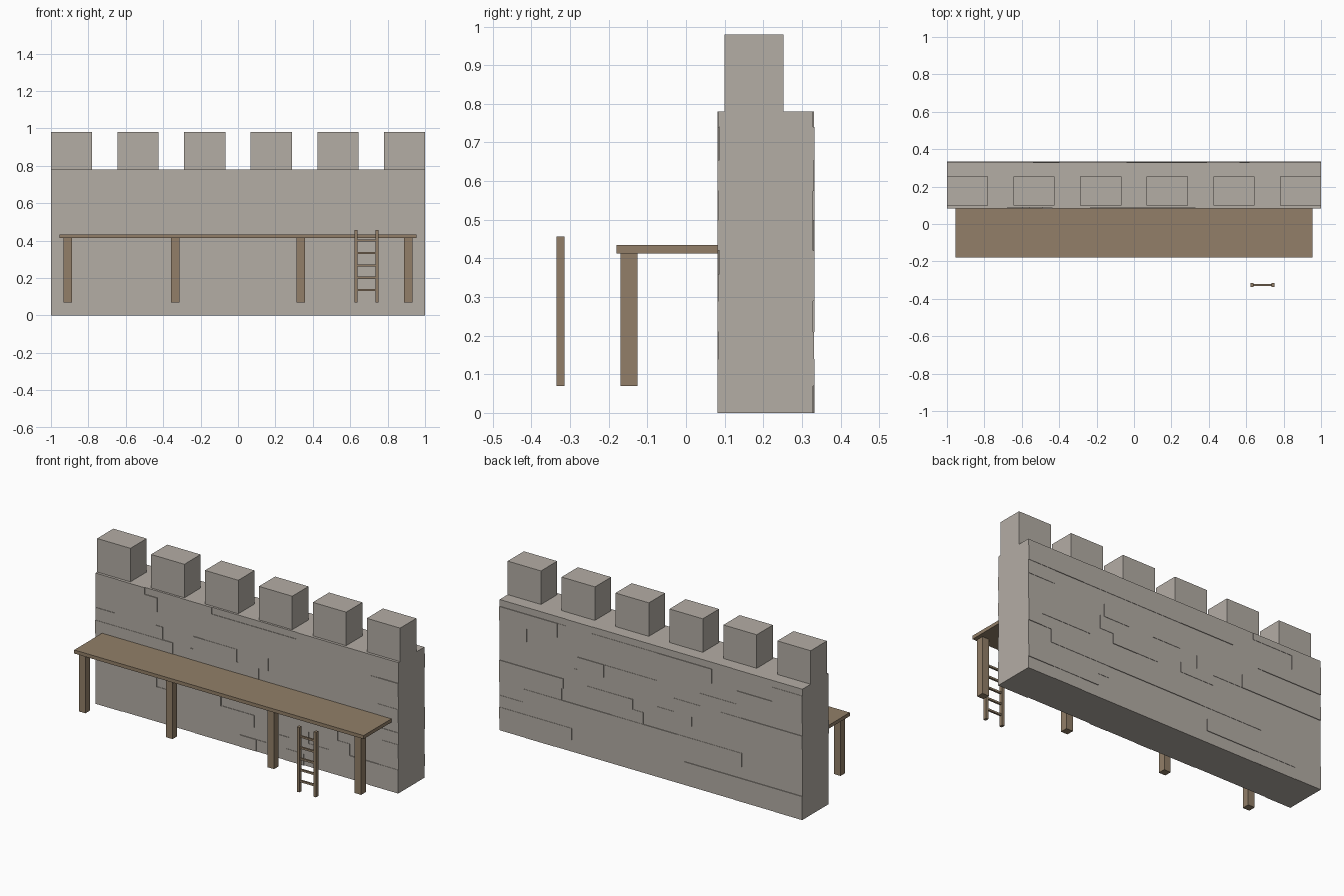
import bpy, bmesh, random
from mathutils import Matrix, Vector

random.seed(7)
cube = bpy.data.objects.get("Cube")
if cube:
    bpy.data.objects.remove(cube)


def material(name, rgb):
    m = bpy.data.materials.new(name)
    m.use_nodes = True
    color = (*rgb, 1)
    m.diffuse_color = color
    m.node_tree.nodes["Principled BSDF"].inputs["Base Color"].default_value = color
    return m


stone = material("grey stone", (0.456, 0.418, 0.376))
wood = material("brown wood", (0.287, 0.212, 0.138))


def add_box(bm, x, y, z):
    """Box from (min, max) ranges on each axis."""
    lo, hi = Vector((x[0], y[0], z[0])), Vector((x[1], y[1], z[1]))
    mat = Matrix.Translation((lo + hi) / 2) @ Matrix.Diagonal((*(hi - lo), 1))
    bmesh.ops.create_cube(bm, size=1, matrix=mat)


def build(name, boxes, mat):
    bm = bmesh.new()
    for b in boxes:
        add_box(bm, *b)
    mesh = bpy.data.meshes.new(name)
    bm.to_mesh(mesh)
    bm.free()
    mesh.materials.append(mat)
    ob = bpy.data.objects.new(name, mesh)
    bpy.context.collection.objects.link(ob)
    return ob


def around(c, width):
    return (c - width / 2, c + width / 2)


# Wall core
FRONT, BACK, TOP = 0.09, 0.325, 0.78
build("wall_core", [((-1, 1), (FRONT, BACK), (0, TOP))], stone)


# Courses of slightly uneven stones on both faces
def stone_courses(levels, shortest, longest, depths, face, out):
    stones = []
    for z0, z1 in zip(levels, levels[1:]):
        x = -1.0
        while x < 1:
            end = x + random.uniform(shortest, longest)
            if end > 1 - shortest / 2:
                end = 1.0
            surface = face + out * random.choice(depths)
            stones.append(((x, end), tuple(sorted((face, surface))), (z0, z1)))
            x = end
    return stones


levels = [0, 0.07, 0.14, 0.21, 0.29, 0.36, 0.42, 0.5, 0.575, 0.655, 0.74, TOP]
build("front_stones", stone_courses(levels, 0.1, 0.32, (0.003, 0.006, 0.006, 0.008), FRONT, -1), stone)
build("back_stones", stone_courses(levels, 0.15, 0.45, (0.004, 0.006, 0.008), BACK, 1), stone)

# Battlements
build("merlons", [(around(-0.89 + i * 0.356, 0.22), (0.1, 0.253), (TOP, 0.98))
                  for i in range(6)], stone)

# Walkway and its posts
build("walkway_deck", [((-0.955, 0.955), (-0.18, 0.083), (0.413, 0.434))], wood)
build("walkway_posts", [(around(x, 0.044), (-0.17, -0.126), (0.07, 0.413))
                        for x in (-0.91, -0.335, 0.335, 0.91)], wood)

# Ladder
LADDER_Y = -0.325
rails = (0.632, 0.742)
build("ladder_rails", [(around(x, 0.016), around(LADDER_Y, 0.021), (0.07, 0.457))
                       for x in rails], wood)
build("ladder_rungs", [(rails, around(LADDER_Y, 0.011), around(0.135 + i * 0.0665, 0.011))
                       for i in range(5)], wood)
